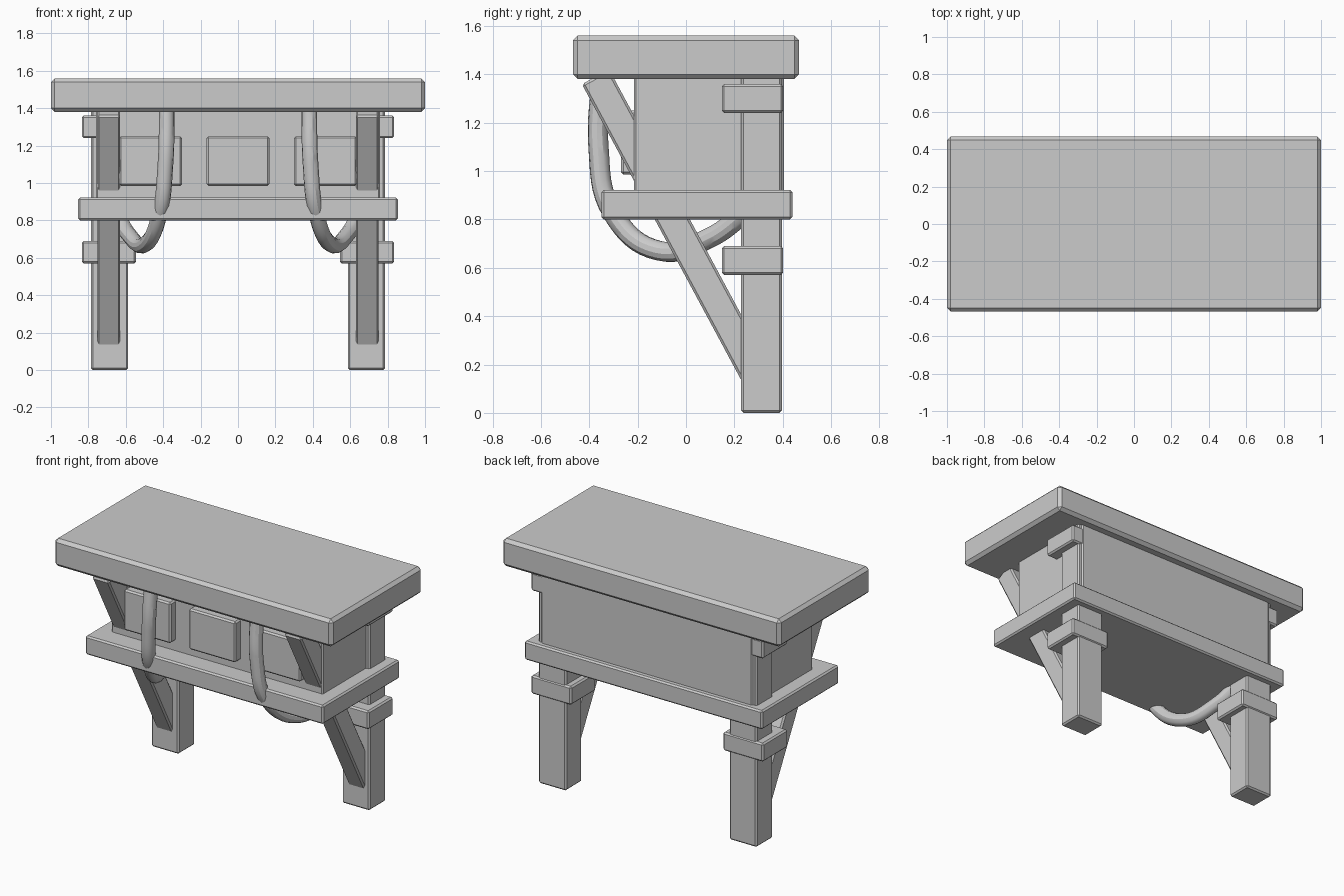
import bpy, math

if "Cube" in bpy.data.objects:
    bpy.data.objects.remove(bpy.data.objects["Cube"])


def box(name, x, y, z, bevel=0.015, rot=0.0):
    """Bevelled box from (min, max) ranges, optionally tilted about x."""
    bpy.ops.mesh.primitive_cube_add(size=1)
    o = bpy.context.object
    o.name = name
    o.scale = (x[1] - x[0], y[1] - y[0], z[1] - z[0])
    bpy.ops.object.transform_apply(location=False, rotation=False, scale=True)
    o.location = (sum(x) / 2, sum(y) / 2, sum(z) / 2)
    o.rotation_euler.x = rot
    m = o.modifiers.new("bevel", 'BEVEL')
    m.width = bevel
    m.segments = 1
    return o


def side_box(name, s, x, *args, **kw):
    """Box placed on the left (s=-1) or right (s=1) side."""
    return box(name, sorted((s * x[0], s * x[1])), *args, **kw)


def tube(name, points, radius):
    """Smooth round tube through the points."""
    c = bpy.data.curves.new(name, 'CURVE')
    c.dimensions = '3D'
    c.bevel_depth = radius
    c.bevel_resolution = 4
    c.resolution_u = 8
    sp = c.splines.new('BEZIER')
    sp.bezier_points.add(len(points) - 1)
    for b, p in zip(sp.bezier_points, points):
        b.co = p
        b.handle_left_type = b.handle_right_type = 'AUTO'
    o = bpy.data.objects.new(name, c)
    bpy.context.collection.objects.link(o)
    bpy.ops.object.select_all(action='DESELECT')
    o.select_set(True)
    bpy.context.view_layer.objects.active = o
    bpy.ops.object.convert(target='MESH')
    bpy.ops.object.shade_smooth_by_angle()


# Worktop, cabinet body and shelf
box("worktop", (-1, 1), (-0.468, 0.468), (1.38, 1.56), 0.02)
box("cabinet_body", (-0.76, 0.76), (-0.215, 0.405), (0.88, 1.40), 0.008)
box("shelf", (-0.855, 0.855), (-0.35, 0.44), (0.80, 0.922), 0.01)

# Drawer fronts
for i, cx in enumerate((-0.467, 0, 0.467)):
    box(f"drawer_front_{i + 1}", (cx - 0.168, cx + 0.168), (-0.268, -0.19), (0.985, 1.25), 0.01)

for s, side in ((-1, "left"), (1, "right")):
    # Legs with upper and lower collars
    side_box(f"leg_{side}", s, (0.587, 0.785), (0.228, 0.396), (0, 1.40), 0.01)
    side_box(f"upper_collar_{side}", s, (0.545, 0.835), (0.148, 0.402), (1.24, 1.36), 0.01)
    side_box(f"lower_collar_{side}", s, (0.545, 0.835), (0.148, 0.402), (0.57, 0.69), 0.01)

    # Diagonal brace from worktop front to leg
    cy, cz = -0.374 + 0.474 * 0.72, 1.39 - 0.881 * 0.72
    side_box(f"brace_{side}", s, (0.63, 0.752), (cy - 0.064, cy + 0.064),
             (cz - 0.72, cz + 0.72), 0.01, rot=math.asin(0.474))

    # Hanging hose from worktop underside to leg
    path = [(0.38, -0.345, 1.42), (0.388, -0.362, 1.10), (0.42, -0.305, 0.83),
            (0.50, -0.11, 0.67), (0.585, 0.10, 0.725), (0.65, 0.26, 0.84)]
    tube(f"hose_{side}", [(s * x, y, z) for x, y, z in path], 0.042)
